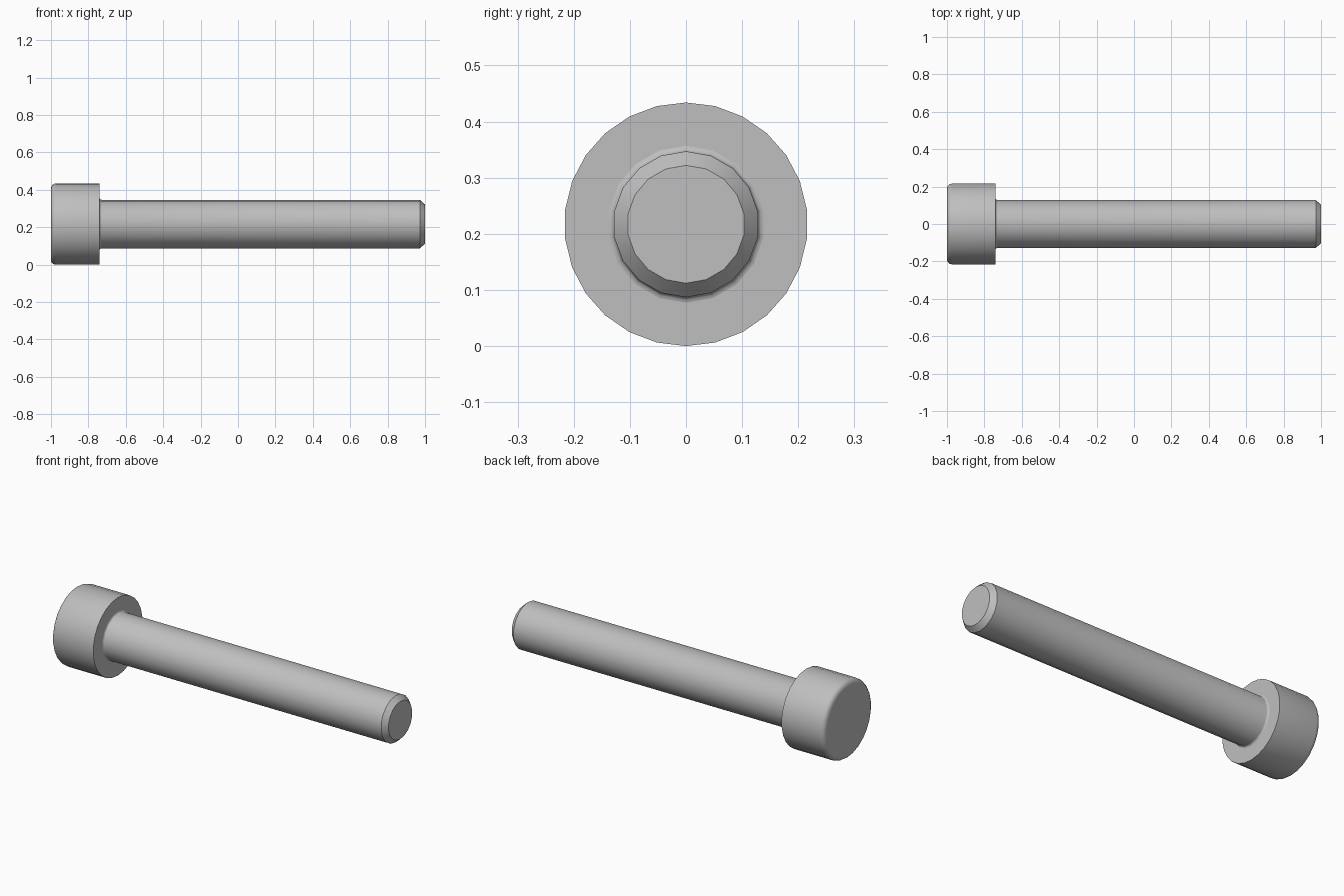
import bpy, bmesh
from math import sin, cos, pi, radians

AXIS_Z = 0.217          # height of the screw axis
HEAD_R, SHANK_R = 0.217, 0.13
HEAD_X = -0.74          # underside of the head

cube = bpy.data.objects.get("Cube")
if cube:
    bpy.data.objects.remove(cube, do_unlink=True)

steel = bpy.data.materials.new("grey steel")
steel.use_nodes = True
colour = (0.52, 0.52, 0.52, 1)
steel.diffuse_color = colour
steel.node_tree.nodes["Principled BSDF"].inputs["Base Color"].default_value = colour


def ring(bm, x, radius, sides):
    """Closed loop of edges around the screw axis, one corner on top."""
    verts = [bm.verts.new((x, radius * sin(2 * pi * i / sides),
                           AXIS_Z + radius * cos(2 * pi * i / sides)))
             for i in range(sides)]
    return [bm.edges.new((verts[i - 1], verts[i])) for i in range(sides)]


def skin(bm, loops):
    for a, b in zip(loops, loops[1:]):
        bmesh.ops.bridge_loops(bm, edges=a + b)


def cap(bm, loop):
    bmesh.ops.contextual_create(bm, geom=loop)


def arc(cx, cr, radius, start, end, steps=4):
    """Rounded piece of a profile as (x, radius) pairs."""
    angles = [radians(start + (end - start) * i / steps) for i in range(steps + 1)]
    return [(cx + radius * cos(a), cr + radius * sin(a)) for a in angles]


def finish(bm, name):
    bmesh.ops.recalc_face_normals(bm, faces=bm.faces)
    for face in bm.faces:
        face.smooth = True
    # Flat end faces and steep folds keep crisp borders
    for edge in bm.edges:
        flat_end = any(abs(f.normal.x) > 0.99 for f in edge.link_faces)
        edge.smooth = not flat_end and edge.calc_face_angle(0) < radians(35)
    mesh = bpy.data.meshes.new(name)
    bm.to_mesh(mesh)
    bm.free()
    mesh.materials.append(steel)
    obj = bpy.data.objects.new(name, mesh)
    bpy.context.collection.objects.link(obj)


# Head: hexagonal socket, rounded rim, side wall and flat underside
bm = bmesh.new()
rim = 0.026
outline = arc(-1 + rim, HEAD_R - rim, rim, 180, 90) + [(HEAD_X, HEAD_R), (HEAD_X, 0.12)]
socket = [ring(bm, x, 0.125, 6) for x in (-0.86, -1)]
cap(bm, socket[0])
skin(bm, socket + [ring(bm, x, r, 26) for x, r in outline])
finish(bm, "screw_head")

# Shank: small root fillet, long cylinder and chamfered tip
bm = bmesh.new()
root = 0.01
outline = arc(HEAD_X + root, SHANK_R + root, root, 180, 270, 3)
outline += [(0.972, SHANK_R), (1, 0.105)]
loops = [ring(bm, x, r, 18) for x, r in outline]
skin(bm, loops)
cap(bm, loops[-1])
finish(bm, "screw_shank")
